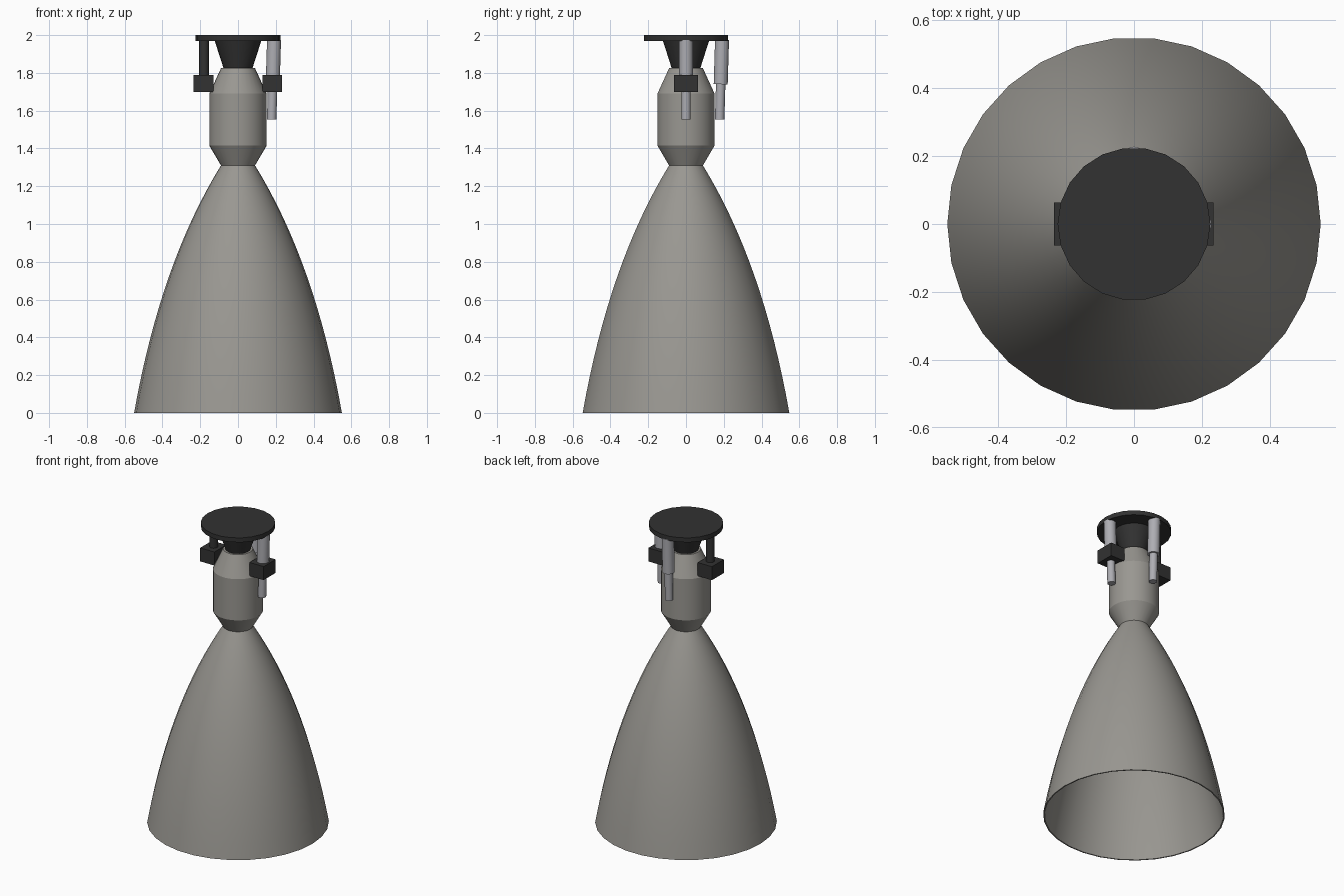
import bpy, bmesh, math
from mathutils import Vector

if "Cube" in bpy.data.objects:
    bpy.data.objects.remove(bpy.data.objects["Cube"], do_unlink=True)


def material(name, rgb):
    m = bpy.data.materials.new(name)
    m.use_nodes = True
    m.diffuse_color = (*rgb, 1)
    m.node_tree.nodes["Principled BSDF"].inputs["Base Color"].default_value = (*rgb, 1)
    return m


WARM = material("warm grey metal", (0.32, 0.31, 0.285))
DARK = material("dark metal", (0.032, 0.032, 0.032))
SILVER = material("silver", (0.42, 0.42, 0.45))


def finish(bm, name, mat, smooth=True):
    bmesh.ops.recalc_face_normals(bm, faces=bm.faces)
    me = bpy.data.meshes.new(name)
    bm.to_mesh(me)
    bm.free()
    me.materials.append(mat)
    ob = bpy.data.objects.new(name, me)
    bpy.context.collection.objects.link(ob)
    bpy.ops.object.select_all(action='DESELECT')
    ob.select_set(True)
    bpy.context.view_layer.objects.active = ob
    if smooth:
        bpy.ops.object.shade_smooth_by_angle(angle=math.radians(20))
    return ob


def lathe(name, profile, sides, mat, closed=False):
    """Turn (radius, height) points about z; cap the ends or join them into a ring."""
    bm = bmesh.new()
    rings = []
    for r, z in profile:
        angles = [math.tau * i / sides for i in range(sides)]
        rings.append([bm.verts.new((r * math.cos(a), r * math.sin(a), z)) for a in angles])
    pairs = list(zip(rings, rings[1:]))
    if closed:
        pairs.append((rings[-1], rings[0]))
    else:
        bm.faces.new(rings[0])
        bm.faces.new(rings[-1])
    for a, b in pairs:
        for i in range(sides):
            j = (i + 1) % sides
            bm.faces.new((a[i], a[j], b[j], b[i]))
    return finish(bm, name, mat)


def rod(name, start, end, radius, mat, sides=20):
    start, end = Vector(start), Vector(end)
    axis = end - start
    ob = lathe(name, [(radius, 0), (radius, axis.length)], sides, mat)
    ob.location = start
    ob.rotation_euler = axis.to_track_quat('Z', 'Y').to_euler()
    return ob


def block(name, centre, size, mat):
    bm = bmesh.new()
    bmesh.ops.create_cube(bm, size=1)
    bmesh.ops.scale(bm, vec=size, verts=bm.verts)
    ob = finish(bm, name, mat, smooth=False)
    ob.location = centre
    return ob


# Nozzle bell: a curved outer wall with a thin inner wall
top, control, rim = Vector((0.09, 1.31)), Vector((0.409, 0.795)), Vector((0.55, 0))
steps = 16
outer = []
for i in range(steps + 1):
    t = i / steps
    outer.append(top * (1 - t) ** 2 + control * 2 * t * (1 - t) + rim * t * t)
inner = [(p.x - 0.008, p.y) for p in reversed(outer)]
lathe("nozzle_bell", [tuple(p) for p in outer] + inner, 30, WARM, closed=True)

# Combustion chamber
lathe("chamber", [(0.09, 1.31), (0.152, 1.415), (0.152, 1.69), (0.09, 1.825)], 30, WARM)

# Mount at the top
lathe("mount_cone", [(0.075, 1.82), (0.125, 1.975)], 22, DARK)
lathe("mount_disc", [(0.225, 1.97), (0.225, 2.0)], 22, DARK)

# Side brackets and the fixed strut
for side, x in (("right", -0.183), ("left", 0.181)):
    block(side + "_bracket", (x, 0, 1.745), (0.105, 0.126, 0.09), DARK)
rod("right_strut", (-0.18, 0, 1.75), (-0.18, 0, 1.98), 0.026, DARK)

# Slightly tilted steering actuators on the left and the back
for name, d in (("left", Vector((1, 0, 0))), ("back", Vector((0, 1, 0)))):
    def at(z):
        return d * (0.178 + 0.03 * (z - 1.55)) + Vector((0, 0, z))
    rod(name + "_actuator_sleeve", at(1.74), at(1.975), 0.037, SILVER)
    rod(name + "_actuator_piston", at(1.553), at(1.76), 0.025, SILVER)
